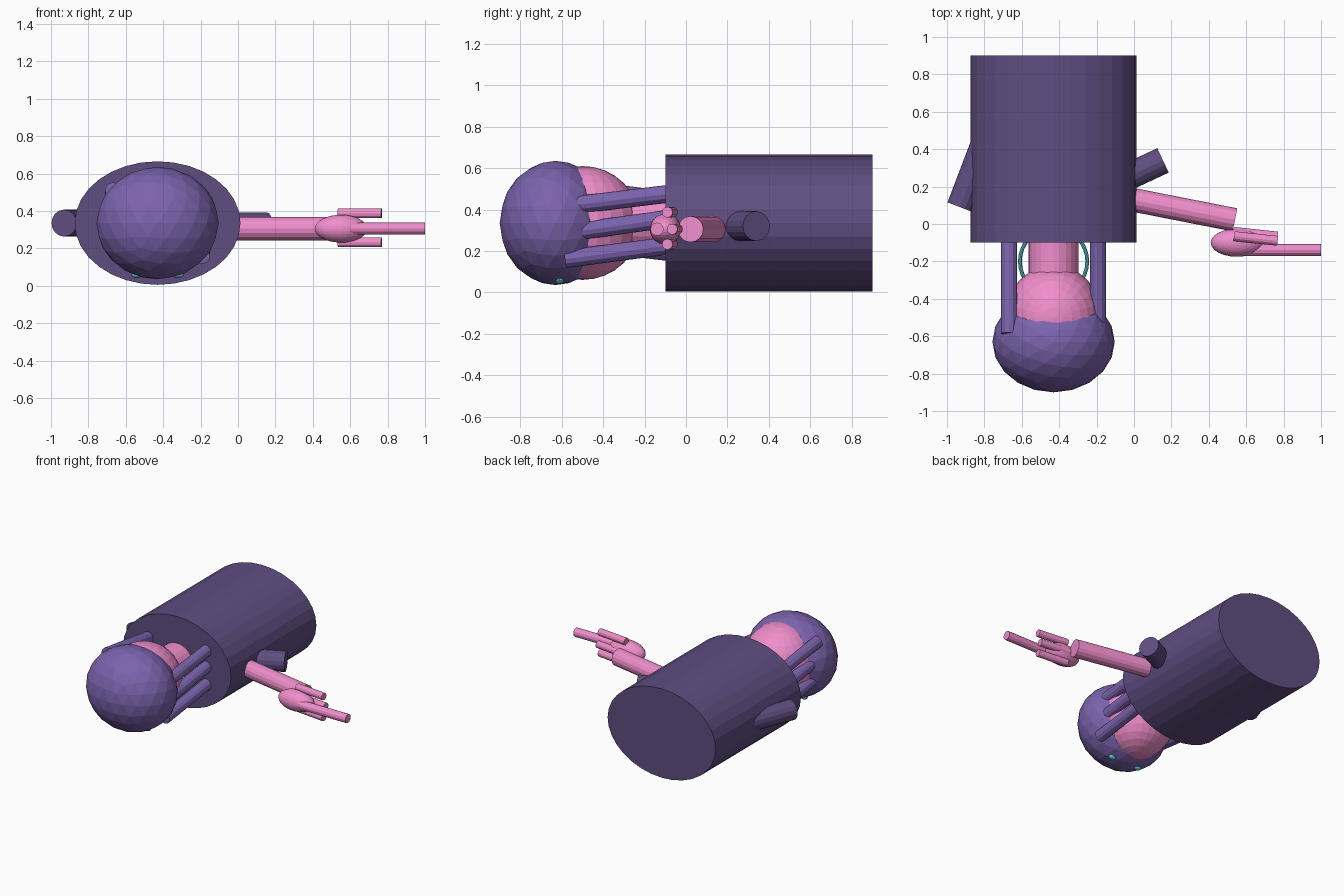
import bpy
from mathutils import Vector

if "Cube" in bpy.data.objects:
    bpy.data.objects.remove(bpy.data.objects["Cube"])


def material(name, rgb):
    m = bpy.data.materials.new(name)
    m.diffuse_color = (*rgb, 1)
    m.use_nodes = True
    m.node_tree.nodes["Principled BSDF"].inputs["Base Color"].default_value = m.diffuse_color
    return m


DARK = material("dark_purple", (0.115, 0.075, 0.22))
VIOLET = material("violet", (0.2, 0.125, 0.42))
PINK = material("pink", (0.87, 0.27, 0.6))
CYAN = material("cyan", (0.1, 0.6, 0.65))


def finish(name, mat, scale=None):
    ob = bpy.context.object
    ob.name = name
    if scale:
        ob.scale = scale
    ob.data.materials.append(mat)
    return ob


def rod(name, a, b, r, mat, sides=16):
    """Cylinder running from point a to point b."""
    a, b = Vector(a), Vector(b)
    d = b - a
    bpy.ops.mesh.primitive_cylinder_add(vertices=sides, radius=r, depth=d.length,
                                        location=(a + b) / 2,
                                        rotation=d.to_track_quat('Z', 'Y').to_euler())
    return finish(name, mat)


def ball(name, loc, radii, mat, seg=24, rings=16):
    bpy.ops.mesh.primitive_uv_sphere_add(segments=seg, ring_count=rings, radius=1, location=loc)
    return finish(name, mat, radii)


CX, CZ = -0.43, 0.335  # body axis, running along y

# torso: oval cylinder lying along y
torso = rod("torso", (CX, -0.1, CZ), (CX, 0.9, CZ), 1, DARK, 32)
torso.rotation_euler = (1.5708, 0, 0)
torso.scale = (0.443, 0.33, 1)

# neck, head and hair
rod("neck", (CX, -0.35, CZ), (CX, 0.0, CZ), 0.133, PINK, 24)
ball("head", (CX, -0.5, CZ), (0.26, 0.28, 0.275), PINK)
bpy.ops.mesh.primitive_ico_sphere_add(subdivisions=3, radius=1, location=(CX, -0.63, CZ))
finish("hair", VIOLET, (0.327, 0.27, 0.3))

# hair strands: three per side, opposite side turned half around the body axis
for s, side in ((1, "right"), (-1, "left")):
    for i, (z0, z1) in enumerate(((0.415, 0.475), (0.285, 0.355), (0.16, 0.225))):
        x = CX + s * 0.238
        rod(f"hair_strand_{side}_{i}", (x, -0.585, CZ + s * (z0 - CZ)),
            (x, -0.09, CZ + s * (z1 - CZ)), 0.043, VIOLET, 12)

# eyes on the underside of the face
for s in (-1, 1):
    ball("eye", (CX + s * 0.11, -0.61, 0.058), (0.03, 0.02, 0.017), CYAN, 12, 8)

# thin necklace ring
bpy.ops.mesh.primitive_torus_add(major_radius=0.18, minor_radius=0.01, major_segments=32,
                                 minor_segments=8, location=(CX, -0.2, 0.315))
finish("necklace", CYAN)

# upper arms
rod("upper_arm_left", (-0.93, 0.09, 0.335), (-0.77, 0.51, 0.335), 0.072, DARK)
rod("upper_arm_right", (-0.25, 0.15, 0.32), (0.155, 0.34, 0.32), 0.072, DARK)

# pointing forearm, palm and fingers
rod("forearm", (-0.05, 0.138, 0.305), (0.54, 0.022, 0.305), 0.063, PINK)
ball("palm", (0.55, -0.1, 0.305), (0.14, 0.075, 0.074), PINK)
rod("index_finger", (0.6, -0.14, 0.305), (1.0, -0.14, 0.305), 0.032, PINK, 12)
for i, (y, z) in enumerate(((-0.09, 0.387), (-0.067, 0.305), (-0.09, 0.232))):
    rod(f"finger_{i}", (0.535, y + 0.025, z), (0.768, y, z), 0.026, PINK, 12)
